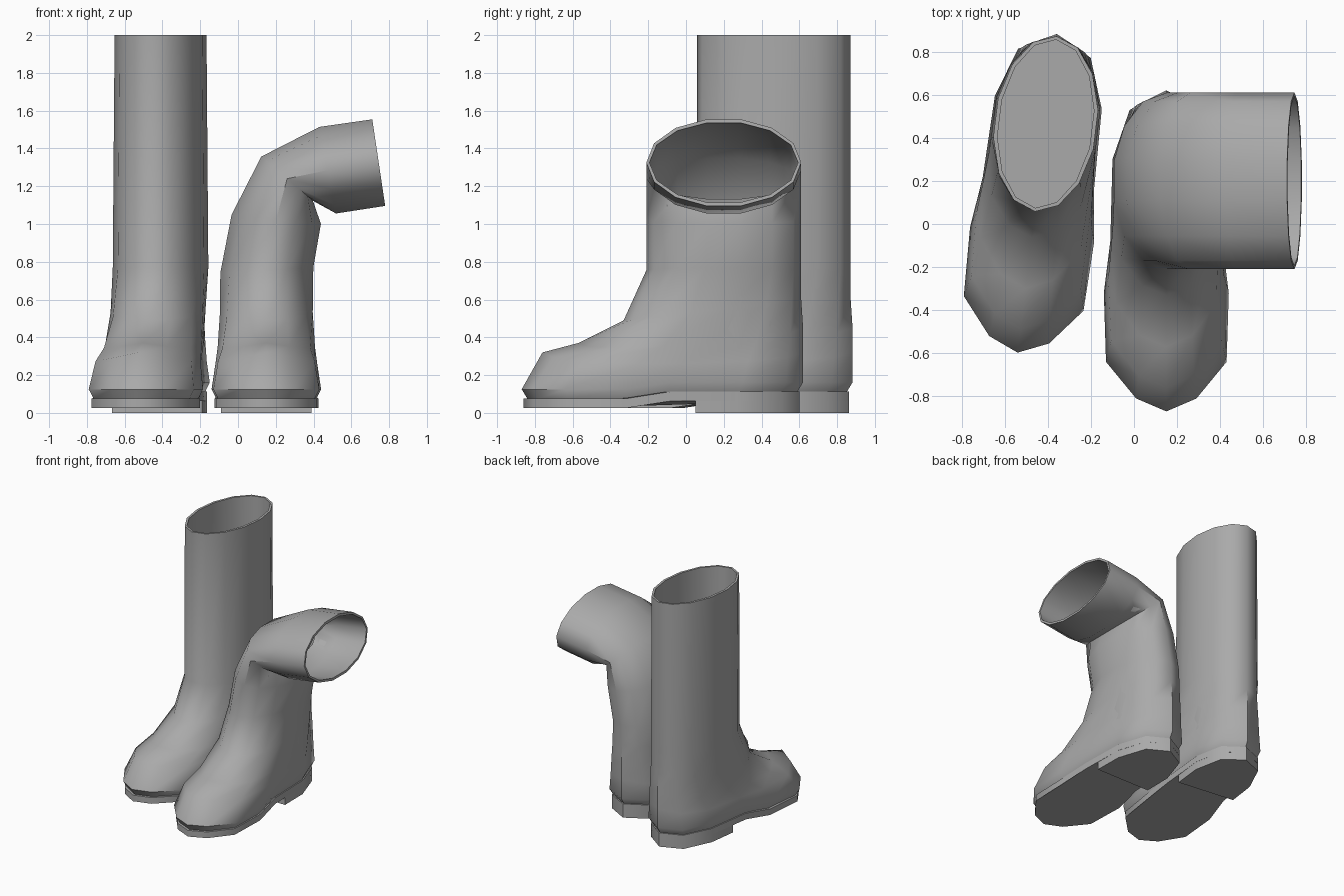
import bpy, bmesh, math
from mathutils import Matrix

cube = bpy.data.objects.get("Cube")
if cube:
    bpy.data.objects.remove(cube, do_unlink=True)

SIDES = 14
HALF = SIDES // 2
SHAFT_Y, SHAFT_R = 0.2, 0.41
# Foot outline, toe to heel: distance and half width
FOOT = [(-.87, 0), (-.81, .14), (-.64, .28), (-.32, .29),
        (-.08, .26), (.3, .25), (.53, .17), (.62, 0)]

rubber = bpy.data.materials.new("grey rubber")
rubber.use_nodes = True
GREY = (0.4, 0.4, 0.4, 1)
rubber.diffuse_color = GREY
rubber.node_tree.nodes["Principled BSDF"].inputs["Base Color"].default_value = GREY


def sole_top(y):
    """Height of the welt, rising through the arch."""
    return 0.075 + 0.037 * min(max((y + .32) / .22, 0), 1)


def foot_ring(front, back, half_w, blend, height):
    """Ring between an ellipse (blend 0) and the foot outline (blend 1)."""
    ring = []
    for i in range(SIDES):
        k, sign = (i, 1) if i <= HALF else (SIDES - i, -1)
        a = math.pi * k / HALF
        t = (1 - blend) * (1 - math.cos(a)) / 2 + blend * (FOOT[k][0] + .87) / 1.49
        w = (1 - blend) * math.sin(a) + blend * FOOT[k][1] / .29
        y = front + t * (back - front)
        ring.append((sign * half_w * w, y, height(y, t, math.sin(a))))
    return ring


def sloped(z_front, z_back, drop):
    return lambda y, t, s: z_front + (z_back - z_front) * t - drop * s


def shaft_ring(p, q, scale=1.0):
    """Elliptical ring whose short axis runs from p to q in the xz plane."""
    ring = []
    for i in range(SIDES):
        a = math.tau * i / SIDES
        s = math.sin(a) * scale / 2
        ring.append(((p[0] + q[0]) / 2 + (q[0] - p[0]) * s,
                     SHAFT_Y - SHAFT_R * (scale + 1) / 2 * math.cos(a),
                     (p[1] + q[1]) / 2 + (q[1] - p[1]) * s))
    return ring


def loft(name, rings, place):
    """Skin a stack of rings and cap both ends."""
    bm = bmesh.new()
    loops = [[bm.verts.new(co) for co in ring] for ring in rings]
    for a, b in zip(loops, loops[1:]):
        for i in range(len(a)):
            j = (i + 1) % len(a)
            bm.faces.new((a[i], a[j], b[j], b[i]))
    bm.faces.new(list(reversed(loops[0])))
    bm.faces.new(loops[-1])
    bmesh.ops.recalc_face_normals(bm, faces=bm.faces)
    bm.transform(place)
    mesh = bpy.data.meshes.new(name)
    bm.to_mesh(mesh)
    bm.free()
    obj = bpy.data.objects.new(name, mesh)
    bpy.context.collection.objects.link(obj)
    mesh.materials.append(rubber)
    bpy.ops.object.select_all(action='DESELECT')
    obj.select_set(True)
    bpy.context.view_layer.objects.active = obj
    bpy.ops.object.shade_smooth_by_angle(angle=math.radians(48))


def build_boot(side, shaft, place):
    # Foot and outer shaft, then the rim and the inside down to the insole
    rings = [
        foot_ring(-.84, .59, .265, 1, lambda y, t, s: sole_top(y)),
        foot_ring(-.87, .62, .29, 1, lambda y, t, s: sole_top(y) + .05),
        foot_ring(-.76, .62, .27, .9, sloped(.32, .32, .06)),
        foot_ring(-.57, .62, .26, .6, sloped(.37, .45, .05)),
        foot_ring(-.33, .61, .25, .3, sloped(.49, .6, 0)),
    ]
    rings += [shaft_ring(p, q) for p, q in shaft]
    rings += [shaft_ring(p, q, .92) for p, q in reversed(shaft)]
    rings.append(shaft_ring((-.25, .2), (.25, .2), .92))
    loft(side + "_boot_upper", rings, place)

    # Thin sole following the arch
    sole = [foot_ring(-.86, .6, .275, 1, lambda y, t, s, d=d: sole_top(y) - d)
            for d in (.05, 0)]
    loft(side + "_boot_sole", sole, place)

    # Heel block with a straight front edge
    half = [(.24, .05)] + [(w * .95, y - .02) for y, w in FOOT[5:]]
    outline = half + [(-x, y) for x, y in reversed(half[:-1])]
    loft(side + "_boot_heel", [[(x, y, z) for x, y in outline] for z in (0, .111)], place)


# Upright boot, turned slightly outward
upright = [((-.25, .77), (.25, .77)), ((-.24, 2), (.24, 2))]
turn = Matrix.Rotation(math.radians(-7), 4, 'Z')
build_boot("right", upright,
           Matrix.Translation((-.41, .465, 0)) @ turn @ Matrix.Translation((0, -SHAFT_Y, 0)))

# Boot whose shaft flops over sideways
bent = [((-.25, .74), (.255, .77)), ((-.19, 1.05), (.295, 1.0)),
        ((-.03, 1.36), (.25, 1.12)), ((.28, 1.52), (.37, 1.05)),
        ((.56, 1.56), (.63, 1.09))]
build_boot("left", bent, Matrix.Translation((.15, 0, 0)))
